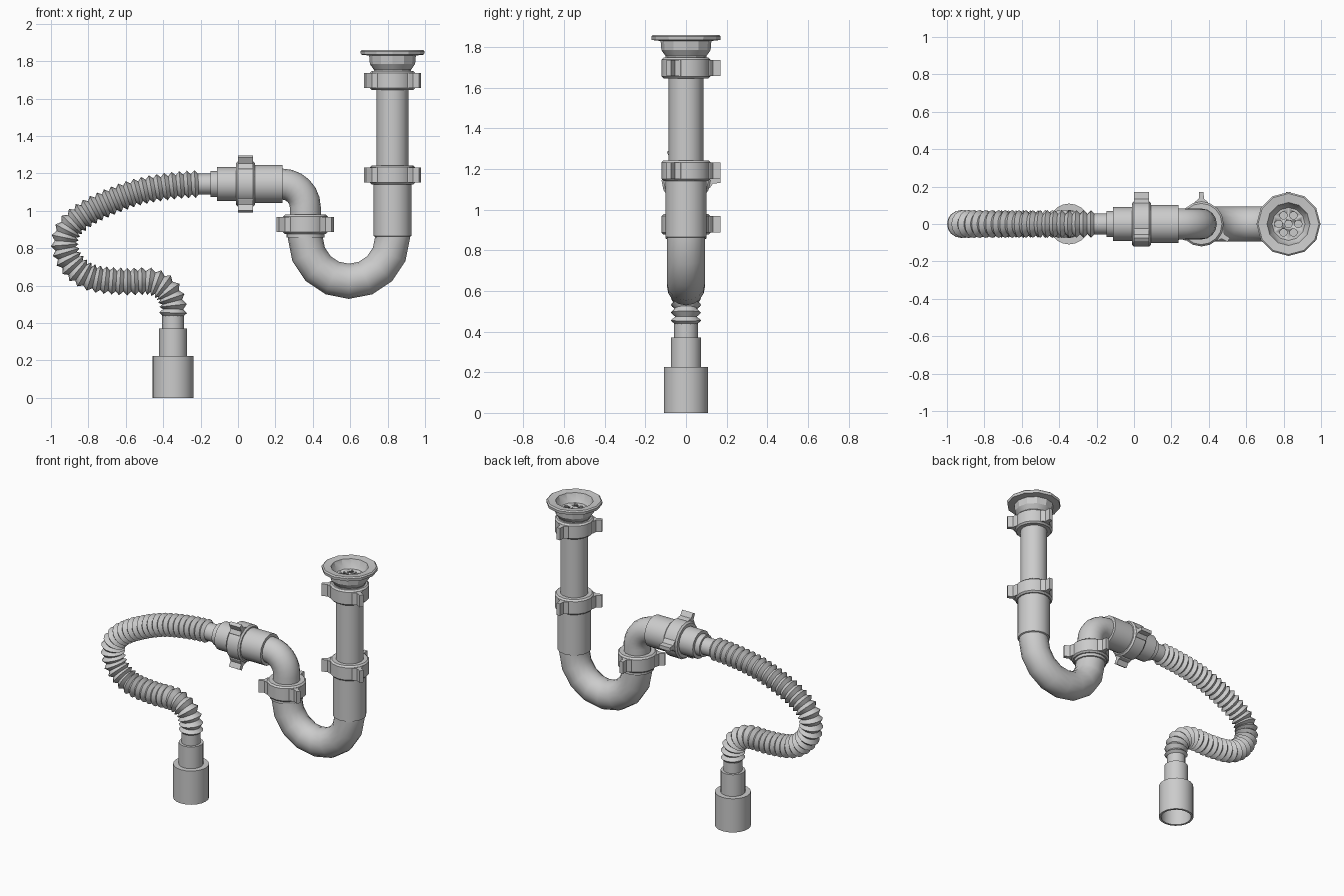
import bpy
import bmesh
from math import sin, cos, pi, radians
from mathutils import Vector

cube = bpy.data.objects.get("Cube")
if cube:
    bpy.data.objects.remove(cube)

Y = Vector((0, 1, 0))
UP, DOWN, LEFTWARD = Vector((0, 0, 1)), Vector((0, 0, -1)), Vector((-1, 0, 0))
DRAIN_X, RISER_X, OUTLET_X, ARM_Z = 0.826, 0.36, -0.347, 1.143


def finish(name, bm):
    bmesh.ops.recalc_face_normals(bm, faces=bm.faces)
    mesh = bpy.data.meshes.new(name)
    bm.to_mesh(mesh)
    bm.free()
    obj = bpy.data.objects.new(name, mesh)
    bpy.context.collection.objects.link(obj)
    bpy.ops.object.select_all(action='DESELECT')
    obj.select_set(True)
    bpy.context.view_layer.objects.active = obj
    bpy.ops.object.shade_smooth_by_angle(angle=radians(28))
    return obj


def add_sweep(bm, stations, sides, closed=False):
    """Skin rings given as (centre, tangent, radius), all in the xz plane."""
    rings = []
    for centre, tangent, radius in stations:
        n = Y.cross(tangent).normalized()
        rings.append([bm.verts.new(centre + radius * (n * cos(a) + Y * sin(a)))
                      for a in (2 * pi * i / sides for i in range(sides))])
    pairs = list(zip(rings, rings[1:]))
    if closed:
        pairs.append((rings[-1], rings[0]))
    else:
        bm.faces.new(rings[0])
        bm.faces.new(rings[-1])
    for a, b in pairs:
        for i in range(sides):
            j = (i + 1) % sides
            bm.faces.new((a[i], a[j], b[j], b[i]))


def sweep(name, stations, sides=16, closed=False):
    bm = bmesh.new()
    add_sweep(bm, stations, sides, closed)
    return finish(name, bm)


def lathe(name, origin, axis, profile, sides=16, closed=False):
    return sweep(name, [(origin + axis * d, axis, r) for d, r in profile], sides, closed)


def arc(cx, cz, radius, start, end, steps, tube):
    """Stations along a circular bend, angles in degrees."""
    turn = 1 if end > start else -1
    result = []
    for i in range(steps + 1):
        a = radians(start + (end - start) * i / steps)
        centre = Vector((cx + radius * cos(a), 0, cz + radius * sin(a)))
        result.append((centre, Vector((-sin(a), 0, cos(a))) * turn, tube))
    return result


def wing_nut(name, centre, axis):
    """Collar with three flared grip wings."""
    bm = bmesh.new()
    half, r = 0.051, 0.12
    add_sweep(bm, [(centre + axis * d, axis, q) for d, q in
                   ((-half, r - 0.01), (-half + 0.01, r), (half - 0.01, r), (half, r - 0.01))], 16)
    n = Y.cross(axis)
    outline = [(0.09, -0.045), (0.118, -0.035), (0.134, -0.014), (0.17, -0.012)]
    outline += [(d, -w) for d, w in reversed(outline)]
    for angle in (90, 210, 330):
        a = radians(angle)
        out, side = n * cos(a) + Y * sin(a), Y * cos(a) - n * sin(a)
        low, high = [[bm.verts.new(centre + out * d + side * w + axis * h) for d, w in outline]
                     for h in (-0.04, 0.04)]
        bm.faces.new(low)
        bm.faces.new(high)
        for i in range(len(outline)):
            j = (i + 1) % len(outline)
            bm.faces.new((low[i], low[j], high[j], high[i]))
    return finish(name, bm)


# Drain flange with an open bowl
drain = Vector((DRAIN_X, 0, 0))
lathe("drain_flange", drain, UP,
      [(1.86, 0.163), (1.853, 0.171), (1.835, 0.169), (1.83, 0.125), (1.785, 0.121),
       (1.755, 0.1), (1.71, 0.1), (1.71, 0.085), (1.79, 0.085), (1.81, 0.1), (1.855, 0.115)],
      12, closed=True)

# Strainer plate with seven round holes
strainer = lathe("strainer", drain, UP, [(1.787, 0.088), (1.8, 0.088)], 12)
bm = bmesh.new()
spots = [Vector()] + [Vector((cos(k * pi / 3), sin(k * pi / 3), 0)) * 0.053 for k in range(6)]
for spot in spots:
    add_sweep(bm, [(drain + spot + UP * z, UP, 0.02) for z in (1.77, 1.82)], 10)
cutter = finish("strainer_cutter", bm)
cutter.hide_render = True
cut = strainer.modifiers.new("holes", 'BOOLEAN')
cut.operation = 'DIFFERENCE'
cut.object = cutter
bpy.context.view_layer.objects.active = strainer
bpy.ops.object.modifier_apply(modifier=cut.name)
bpy.data.objects.remove(cutter)

# Straight tail pipe below the drain
lathe("tail_pipe", drain, UP, [(1.15, 0.085), (1.73, 0.085)])

# U-shaped trap with a socket on each leg
riser = Vector((RISER_X, 0, 0))
bend_r = (DRAIN_X - RISER_X) / 2
trap = [(drain + UP * z, DOWN, r) for z, r in ((1.18, 0.102), (0.866, 0.102), (0.862, 0.094))]
trap += arc((DRAIN_X + RISER_X) / 2, 0.856, bend_r, 0, -180, 8, 0.094)
trap += [(riser + UP * z, UP, r) for z, r in ((0.858, 0.102), (0.93, 0.102))]
sweep("trap_bend", trap)

# Elbow from the trap into the horizontal arm
elbow = [(riser + UP * 0.92, UP, 0.083)]
elbow += arc(RISER_X - 0.125, ARM_Z - 0.125, 0.125, 0, 90, 6, 0.083)
elbow.append((Vector((0.1, 0, ARM_Z)), LEFTWARD, 0.083))
sweep("elbow", elbow)

# Horizontal coupling stepping down to the hose
arm = Vector((0, 0, ARM_Z))
lathe("arm_coupling", arm, LEFTWARD,
      [(-0.237, 0.102), (-0.03, 0.102), (-0.03, 0.09), (0.112, 0.09), (0.112, 0.07),
       (0.147, 0.07), (0.147, 0.056), (0.235, 0.056)])

# Wing nuts on all joints
wing_nut("upper_nut", drain + UP * 1.697, UP)
wing_nut("lower_nut", drain + UP * 1.192, UP)
wing_nut("riser_nut", riser + UP * 0.928, UP)
wing_nut("arm_nut", arm + Vector((0.04, 0, 0)), LEFTWARD)

# Corrugated hose along a smooth path, ridges at even spacing
knots = [Vector((x, 0, z)) for x, z in
         ((0, 1.145), (-0.21, 1.144), (-0.38, 1.13), (-0.54, 1.1), (-0.68, 1.05), (-0.81, 0.985),
          (-0.9, 0.91), (-0.926, 0.82), (-0.89, 0.72), (-0.79, 0.645), (-0.62, 0.622),
          (-0.47, 0.622), (-0.385, 0.58), (-0.35, 0.51), (OUTLET_X, 0.435), (OUTLET_X, 0.3))]
path = []
for p0, p1, p2, p3 in zip(knots, knots[1:], knots[2:], knots[3:]):
    for i in range(40):
        t = i / 40
        path.append(0.5 * (2 * p1 + (p2 - p0) * t + (2 * p0 - 5 * p1 + 4 * p2 - p3) * t ** 2
                           + (3 * p1 - p0 - 3 * p2 + p3) * t ** 3))
path.append(knots[-2])
lengths = [0]
for a, b in zip(path, path[1:]):
    lengths.append(lengths[-1] + (b - a).length)
RIDGES = 42
hose, k = [], 0
for i in range(2 * RIDGES + 1):
    target = lengths[-1] * i / (2 * RIDGES)
    while k < len(path) - 2 and lengths[k + 1] < target:
        k += 1
    f = (target - lengths[k]) / (lengths[k + 1] - lengths[k])
    tangent = path[min(k + 4, len(path) - 1)] - path[max(k - 3, 0)]
    hose.append((path[k].lerp(path[k + 1], f), tangent, 0.074 if i % 2 else 0.054))
sweep("hose", hose)

# Stepped outlet sleeve, open underneath
lathe("outlet_sleeve", Vector((OUTLET_X, 0, 0)), UP,
      [(0.45, 0.058), (0.37, 0.058), (0.37, 0.075), (0.225, 0.075), (0.225, 0.109),
       (0, 0.109), (0, 0.095), (0.21, 0.095)], 20)
